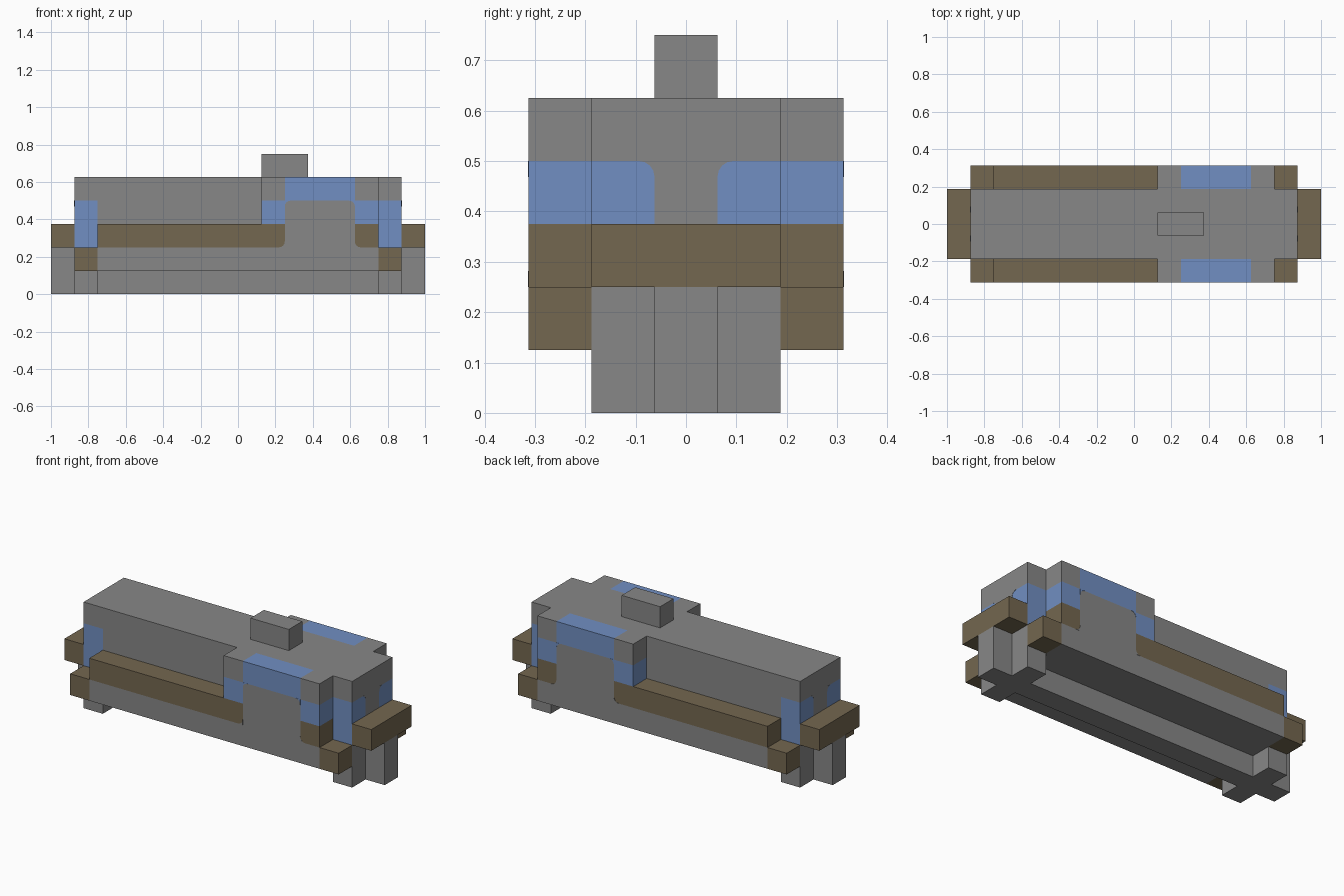
import bpy, bmesh, math
from mathutils import Vector

U = 0.125  # modelling grid step

if "Cube" in bpy.data.objects:
    bpy.data.objects.remove(bpy.data.objects["Cube"], do_unlink=True)


def material(name, rgb):
    m = bpy.data.materials.new(name)
    m.use_nodes = True
    m.diffuse_color = (*rgb, 1)
    m.node_tree.nodes["Principled BSDF"].inputs["Base Color"].default_value = (*rgb, 1)
    return m


MATS = [material("steel grey", (0.245, 0.245, 0.245)),
        material("earth brown", (0.174, 0.136, 0.08)),
        material("window blue", (0.165, 0.275, 0.54))]
GREY, BROWN, BLUE = range(3)


def prism(name, points, sweep, rule, cuts=()):
    """Sweep a polygon, slice it along colour borders, colour faces by rule."""
    bm = bmesh.new()
    base = bm.faces.new([bm.verts.new(p) for p in points])
    swept = bmesh.ops.extrude_face_region(bm, geom=[base])["geom"]
    bmesh.ops.translate(bm, vec=sweep, verts=[v for v in swept if isinstance(v, bmesh.types.BMVert)])
    for axis, value in cuts:
        normal = Vector((0, 0, 0))
        normal[axis] = 1
        bmesh.ops.bisect_plane(bm, geom=bm.verts[:] + bm.edges[:] + bm.faces[:],
                               plane_co=normal * value, plane_no=normal)
    bmesh.ops.recalc_face_normals(bm, faces=bm.faces)
    bm.normal_update()
    for f in bm.faces:
        f.material_index = rule(f.calc_center_bounds(), f.normal) if callable(rule) else rule
    bmesh.ops.scale(bm, vec=(U, U, U), verts=bm.verts)
    mesh = bpy.data.meshes.new(name)
    bm.to_mesh(mesh)
    bm.free()
    for m in MATS:
        mesh.materials.append(m)
    ob = bpy.data.objects.new(name, mesh)
    bpy.context.collection.objects.link(ob)
    return ob


def box(name, lo, hi, mat):
    (x0, y0, z0), (x1, y1, z1) = lo, hi
    return prism(name, [(x0, y0, z0), (x1, y0, z0), (x1, y1, z0), (x0, y1, z0)], (0, 0, z1 - z0), mat)


def fillet(name, place, a, b, da, db, sweep, mat, r=0.25):
    """Thin plate that rounds a painted corner at (a, b), opening towards da, db."""
    arc = [(r - r * math.cos(t * math.pi / 8), r - r * math.sin(t * math.pi / 8)) for t in range(5)]
    pts = [place(a + da * p, b + db * q) for p, q in [(0, 0)] + arc]
    prism(name, pts, sweep, mat)


# Main hull with two feet, side windows and end windows
def hull_colour(c, n):
    if abs(n.y) > 0.5 and abs(c.x) > 6 and 2 < c.z < 4:
        return BLUE
    if abs(n.x) > 0.5 and abs(c.x) > 6.5 and 3 < c.z < 4 and abs(c.y) > 0.5:
        return BLUE
    return GREY


hull = [(-7, 0), (-6, 0), (-6, 1), (6, 1), (6, 0), (7, 0), (7, 5), (-7, 5)]
prism("main_hull", [(x, -1.5, z) for x, z in hull], (0, 3, 0), hull_colour,
      [(0, -6), (0, 6), (1, -0.5), (1, 0.5), (2, 2), (2, 3), (2, 4)])
box("keel", (-6, -0.5, 0), (6, 0.5, 1), GREY)
box("chimney", (1, -0.5, 5), (3, 0.5, 6), GREY)


# Side walls: low walkway, raised cab with an arched window band
def wall_colour(c, n):
    middle = 2 < c.x < 5
    if n.z > 0.5:
        return BROWN if c.z < 4 else (BLUE if middle else GREY)
    if n.z < -0.5 or c.z < 2:
        return GREY
    if c.z < 3:
        return GREY if middle else BROWN
    return BLUE if middle == (c.z > 4) else GREY


wall = [(-6, 1), (6, 1), (6, 5), (1, 5), (1, 3), (-6, 3)]
for side, s in (("left_hand", 1), ("right_hand", -1)):
    wall_name = "back_wall" if s > 0 else "front_wall"
    prism(wall_name, [(x, s * 1.5, z) for x, z in wall], (0, s, 0), wall_colour,
          [(0, 2), (0, 5), (2, 2), (2, 3), (2, 4)])
    # Rounded corners of the painted bands
    for x, d in ((2, -1), (5, 1)):
        face = lambda a, b: (a, s * 2.5, b)
        fillet(wall_name + "_band_corner", face, x, 2, d, 1, (0, s * 0.01, 0), GREY)
        fillet(wall_name + "_arch_corner", face, x, 4, -d, -1, (0, s * 0.01, 0), BLUE)

# Both ends: platform, coupling post, corner steps, window corners
for end, e in (("left", 1), ("right", -1)):
    lo, hi = sorted((7 * e, 8 * e))
    box(end + "_platform", (lo, -1.5, 2), (hi, 1.5, 3), BROWN)
    box(end + "_post", (lo, -0.5, 0), (hi, 0.5, 2), GREY)
    lo, hi = sorted((6 * e, 7 * e))
    for label, s in (("back", 1), ("front", -1)):
        y0, y1 = sorted((1.5 * s, 2.5 * s))
        box(f"{end}_{label}_step", (lo, y0, 1), (hi, y1, 2), BROWN)
        fillet(f"{end}_{label}_window_corner", lambda a, b: (7 * e, a, b),
               0.5 * s, 4, s, -1, (e * 0.01, 0, 0), GREY)
